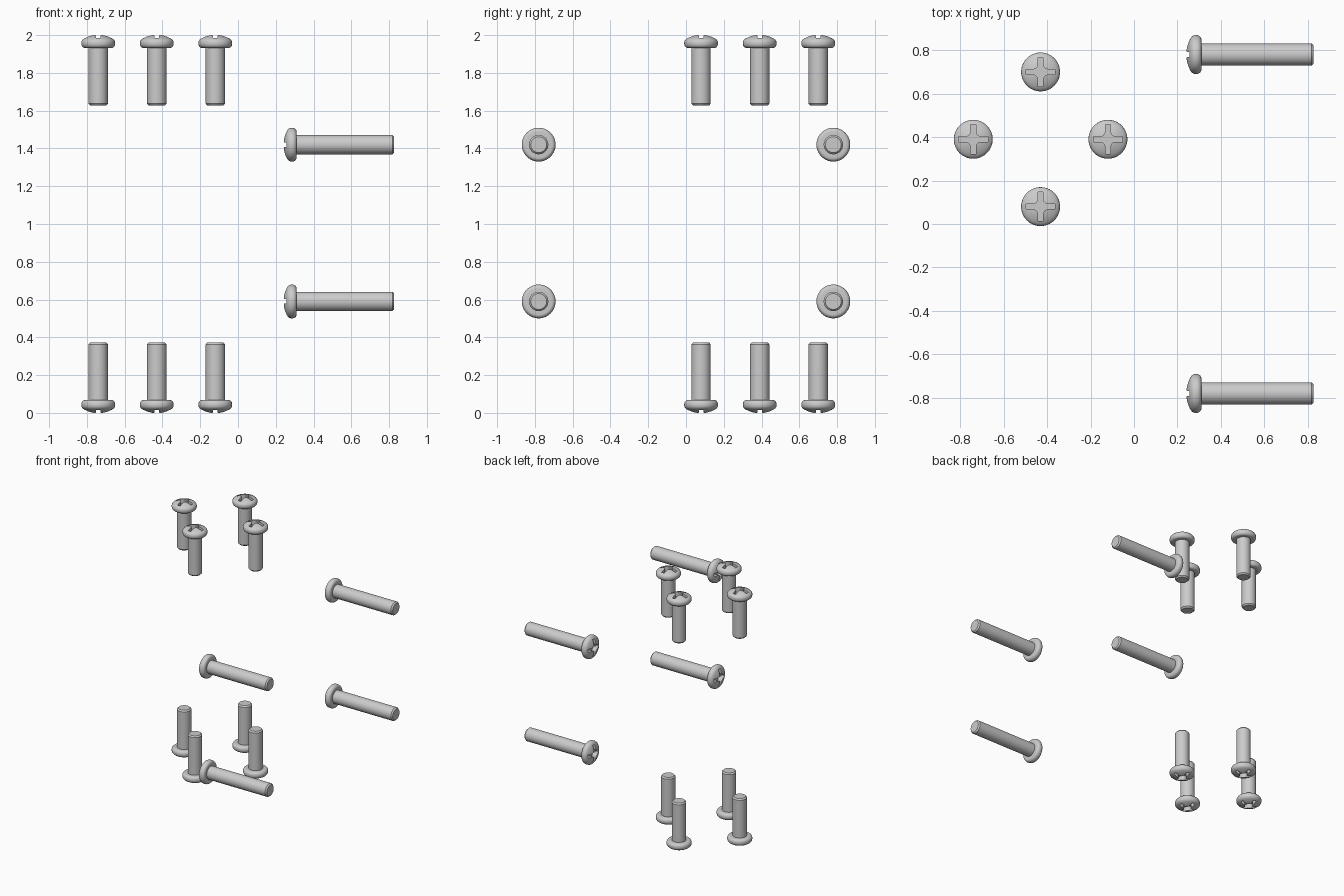
import bpy, bmesh
from math import pi, cos, sin, radians
from mathutils import Matrix

if "Cube" in bpy.data.objects:
    bpy.data.objects.remove(bpy.data.objects["Cube"])

SEG = 64
HEAD_H = 0.068


def link(name, mesh):
    ob = bpy.data.objects.new(name, mesh)
    bpy.context.collection.objects.link(ob)
    return ob


def lathe(name, profile):
    # Revolve an (r, z) profile around the z axis
    bm = bmesh.new()
    vs = [bm.verts.new((r, 0, z)) for r, z in profile]
    es = [bm.edges.new(p) for p in zip(vs, vs[1:])]
    bmesh.ops.spin(bm, geom=vs + es, cent=(0, 0, 0), axis=(0, 0, 1),
                   angle=2 * pi, steps=SEG)
    bmesh.ops.remove_doubles(bm, verts=bm.verts, dist=1e-5)
    bmesh.ops.recalc_face_normals(bm, faces=bm.faces)
    me = bpy.data.meshes.new(name)
    bm.to_mesh(me)
    bm.free()
    return link(name, me)


def cross_cutter():
    # Cross outline with filleted inner corners, extruded upward
    tip, half, fil = 0.067, 0.012, 0.023
    c = half + fil
    quarter = [(tip, -half), (tip, half)]
    for i in range(9):
        a = radians(270 - 90 * i / 8)
        quarter.append((c + fil * cos(a), c + fil * sin(a)))
    bm = bmesh.new()
    vs = []
    for k in range(4):
        rot = Matrix.Rotation(k * pi / 2, 2)
        for x, y in quarter:
            px = rot[0][0] * x + rot[0][1] * y
            py = rot[1][0] * x + rot[1][1] * y
            vs.append(bm.verts.new((px, py, 0.030)))
    face = bm.faces.new(vs)
    ext = bmesh.ops.extrude_face_region(bm, geom=[face])
    top = [g for g in ext["geom"] if isinstance(g, bmesh.types.BMVert)]
    bmesh.ops.translate(bm, verts=top, vec=(0, 0, 0.07))
    bmesh.ops.recalc_face_normals(bm, faces=bm.faces)
    me = bpy.data.meshes.new("cross_cutter")
    bm.to_mesh(me)
    bm.free()
    ob = link("cross_cutter", me)
    ob.hide_render = True
    return ob


def screw_mesh(name, length, cutter):
    # Shaft with chamfered tip, rounded pan head, cross recess
    shaft = [(0, -length), (0.042, -length), (0.051, -length + 0.01), (0.051, 0)]
    rim = [(0.070 + 0.0195 * sin(a), 0.023 - 0.023 * cos(a))
           for a in (i * pi / 12 for i in range(7))]
    dome = [(0.0892, 0.030), (0.0875, 0.037), (0.0835, 0.043), (0.077, 0.0485),
            (0.068, 0.0535), (0.056, 0.059), (0.042, 0.0638), (0.028, 0.0675),
            (0.014, 0.0697), (0, 0.0705)]
    ob = lathe(name, shaft + rim + dome)
    mod = ob.modifiers.new("recess", 'BOOLEAN')
    mod.operation = 'DIFFERENCE'
    mod.solver = 'EXACT'
    mod.object = cutter
    dg = bpy.context.evaluated_depsgraph_get()
    me = bpy.data.meshes.new_from_object(ob.evaluated_get(dg))
    bpy.data.objects.remove(ob)
    me.name = name
    me.shade_smooth()
    me.set_sharp_from_angle(angle=radians(32))
    return me


cutter = cross_cutter()
short = screw_mesh("short_screw", 0.305, cutter)
long = screw_mesh("long_screw", 0.517, cutter)
bpy.data.objects.remove(cutter)

# Vertical screws: upper ring heads up, lower ring heads down
cx, cy, ring = -0.43, 0.39, 0.31
for i in range(4):
    x = cx + ring * round(cos(i * pi / 2))
    y = cy + ring * round(sin(i * pi / 2))
    up = link(f"top_screw_{i + 1}", short)
    up.location = (x, y, 2 - HEAD_H)
    low = link(f"bottom_screw_{i + 1}", short)
    low.location = (x, y, HEAD_H)
    low.rotation_euler = (pi, 0, 0)

# Horizontal screws: heads towards -x
n = 0
for y in (-0.78, 0.78):
    for z in (0.59, 1.42):
        n += 1
        ob = link(f"side_screw_{n}", long)
        ob.location = (0.31, y, z)
        ob.rotation_euler = (0, -pi / 2, 0)
